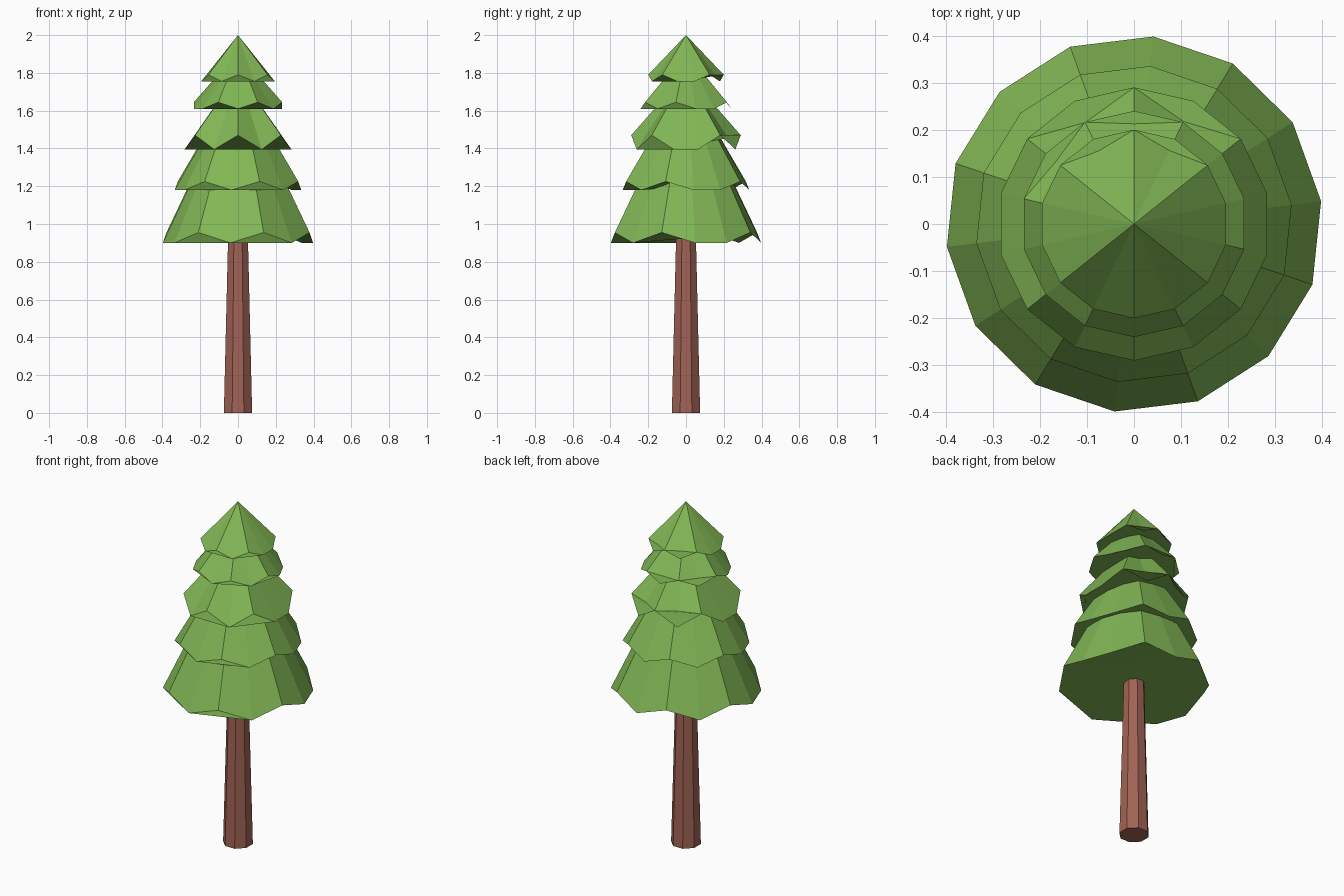
import bpy, bmesh
from math import sin, cos, radians, tau

if "Cube" in bpy.data.objects:
    bpy.data.objects.remove(bpy.data.objects["Cube"])

N = 14
HIGH = {0, 2, 5, 7, 9, 12}     # rim points lifted between the drooping petals


def material(name, color):
    m = bpy.data.materials.new(name)
    m.diffuse_color = color
    m.use_nodes = True
    m.node_tree.nodes["Principled BSDF"].inputs["Base Color"].default_value = m.diffuse_color
    return m


def finish(name, bm, mat):
    me = bpy.data.meshes.new(name)
    bm.to_mesh(me)
    bm.free()
    me.materials.append(mat)
    ob = bpy.data.objects.new(name, me)
    bpy.context.collection.objects.link(ob)
    return ob


def ring(bm, n, r, start, zs):
    return [bm.verts.new((r * cos(start + i * tau / n), r * sin(start + i * tau / n), zs[i]))
            for i in range(n)]


def tier(name, r, low, high, apex_z, rot, split=False):
    bm = bmesh.new()
    rim = ring(bm, N, r, radians(90 + rot), [high if i in HIGH else low for i in range(N)])
    # Underside, optionally split so the right-hand petals stay thin
    parts = [range(N)]
    if split:
        parts = [(9, 10, 11, 12), (12, 13, 0), (9, 12, 0), range(10)]
    for part in parts:
        bm.faces.new([rim[i] for i in reversed(part)])
    # Needle cone
    apex = bm.verts.new((0, 0, apex_z))
    for i in range(N):
        bm.faces.new((rim[i], rim[(i + 1) % N], apex))
    return finish(name, bm, green)


green = material("needles", (0.22, 0.47, 0.09, 1))
brown = material("bark", (0.36, 0.125, 0.09, 1))

# Trunk
bm = bmesh.new()
base = ring(bm, 8, 0.081, tau / 16, [0] * 8)
top = ring(bm, 8, 0.056, tau / 16, [0.96] * 8)
for i in range(8):
    j = (i + 1) % 8
    bm.faces.new((base[i], base[j], top[j], top[i]))
bm.faces.new(base[::-1])
bm.faces.new(top)
finish("trunk", bm, brown)

# Foliage tiers, bottom to top: rim radius, low z, high z, apex z, rotation
tier("foliage_tier_1", 0.40, 0.90, 0.955, 1.75, 19.8, True)
tier("foliage_tier_2", 0.337, 1.18, 1.225, 1.77, 19.8, True)
tier("foliage_tier_3", 0.29, 1.395, 1.47, 1.80, 0)
tier("foliage_tier_4", 0.24, 1.61, 1.645, 1.91, 360 / N)
tier("foliage_tier_5", 0.20, 1.755, 1.79, 2.0, 0)
